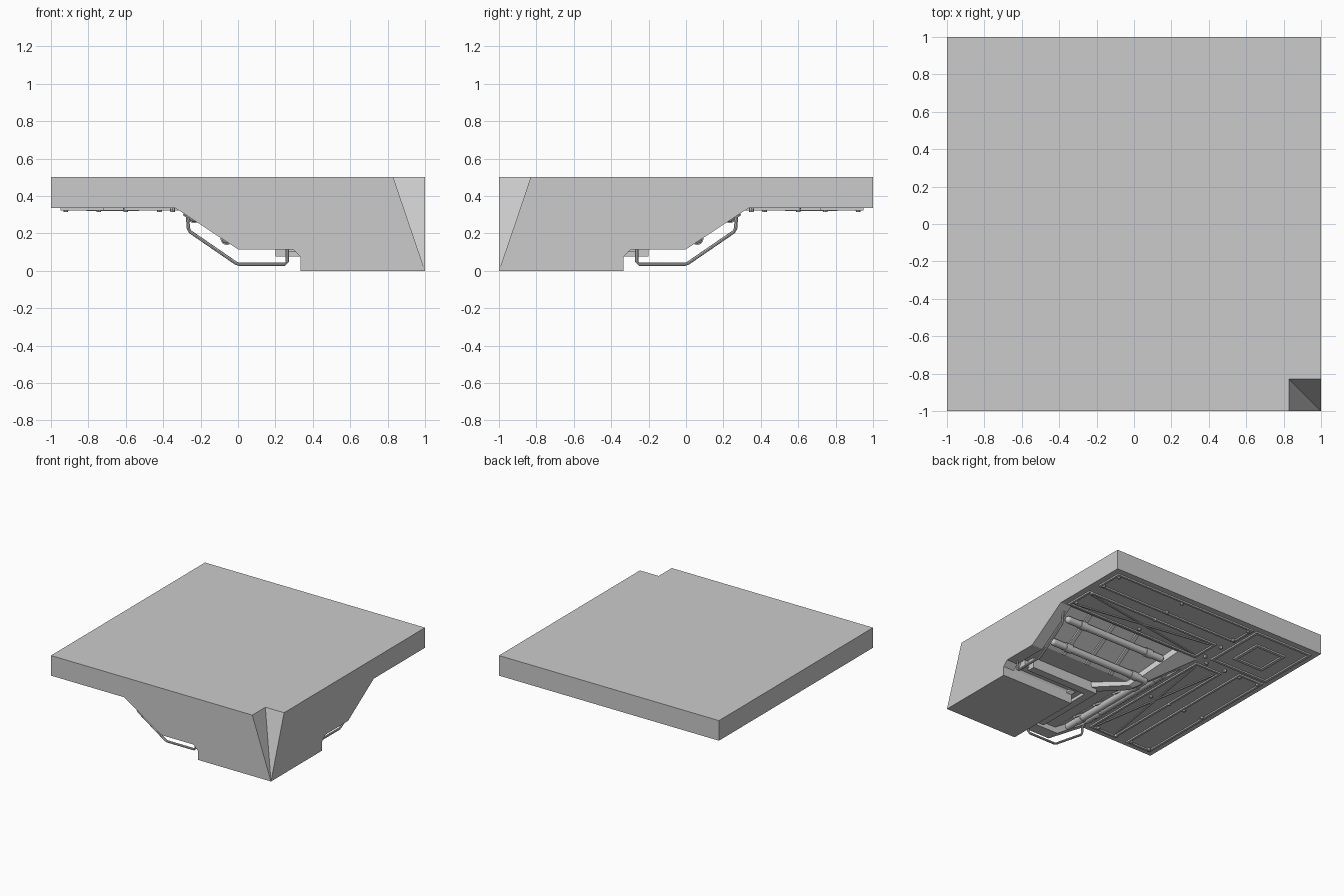
import bpy, bmesh, math
from mathutils import Matrix, Vector

if "Cube" in bpy.data.objects:
    bpy.data.objects.remove(bpy.data.objects["Cube"])

# The whole model is symmetric about the vertical plane x = -y
MIRROR = Matrix(((0, -1, 0, 0), (-1, 0, 0, 0), (0, 0, 1, 0), (0, 0, 0, 1)))


def finish(name, bm, mirrored=True, smooth=False):
    if mirrored:
        d = bmesh.ops.duplicate(bm, geom=bm.verts[:] + bm.edges[:] + bm.faces[:])
        vs = [g for g in d["geom"] if isinstance(g, bmesh.types.BMVert)]
        bmesh.ops.transform(bm, matrix=MIRROR, verts=vs)
    bmesh.ops.recalc_face_normals(bm, faces=bm.faces[:])
    me = bpy.data.meshes.new(name)
    bm.to_mesh(me)
    bm.free()
    ob = bpy.data.objects.new(name, me)
    bpy.context.collection.objects.link(ob)
    if smooth:
        bpy.context.view_layer.objects.active = ob
        ob.select_set(True)
        bpy.ops.object.shade_smooth_by_angle(angle=math.radians(40))
        ob.select_set(False)
    return ob


def box(bm, x0, x1, y0, y1, z0, z1, rot=0):
    m = (Matrix.Translation(((x0 + x1) / 2, (y0 + y1) / 2, (z0 + z1) / 2))
         @ Matrix.Rotation(rot, 4, 'Z') @ Matrix.Diagonal((x1 - x0, y1 - y0, z1 - z0, 1)))
    return bmesh.ops.create_cube(bm, size=1, matrix=m)["verts"]


def panel(bm, x0, x1, y0, y1, rim=.025, z=.323, depth=.009):
    vs = box(bm, x0, x1, y0, y1, z, .345)
    bm.normal_update()
    f = [f for f in {f for v in vs for f in v.link_faces} if f.normal.z < -.9]
    bmesh.ops.inset_region(bm, faces=f, thickness=rim)
    bmesh.ops.inset_region(bm, faces=f, thickness=.006)
    for v in f[0].verts:
        v.co.z += depth


def rod_x(bm, x0, x1, y, z, r, seg=14):
    m = Matrix.Translation(((x0 + x1) / 2, y, z)) @ Matrix.Rotation(math.pi / 2, 4, 'Y')
    bmesh.ops.create_cone(bm, cap_ends=True, segments=seg, radius1=r, radius2=r,
                          depth=abs(x1 - x0), matrix=m)


# Corner body: stepped profile (distance from corner, height) turned round the corner
outer = [(-.335, 0), (-.335, .075), (-.295, .115), (0, .115), (.335, .335), (1, .335)]
recess = [(-.335, 0), (-.335, .085), (-.29, .16), (-.02, .16), (.3, .372), (1, .335)]
recess.insert(5, (.335, .335))
outer.insert(4, (.31, .319))
bm = bmesh.new()


def face(pts):
    bm.faces.new([bm.verts.new(p) for p in pts])


rows = []
for (t, z), (rt, rz) in zip(outer, recess):
    c = -t + .05 + .4 * max(t, 0)
    rows.append([(1, t, z), (.9, t, z), (.9, rt, rz), (c, rt, rz), (c, t, z), (-t, t, z)])
for a, b in zip(rows, rows[1:]):
    for i in range(5):
        q = []
        for p in (a[i], a[i + 1], b[i + 1], b[i]):
            if p not in q:
                q.append(p)
        if len(q) > 2:
            face(q)
# side wall, back wall and corner notch (mirrored with the rest)
face([(1, t, z) for t, z in outer] + [(1, 1, .5), (1, -.83, .5), (1, -1, 0)])
face(list(dict.fromkeys(rows[-1])) + [(-1, 1, .5), (1, 1, .5)])
face([(1, -.83, .5), (.83, -.83, .5), (1, -1, 0)])
# half of foot bottom and half of top, split on the diagonal
face([(1, -1, 0)] + list(dict.fromkeys(rows[0])))
face([(1, -.83, .5), (1, 1, .5), (-1, 1, .5), (.83, -.83, .5)])
ob = finish("corner_body", bm)
bm = bmesh.new()
bm.from_mesh(ob.data)
bmesh.ops.remove_doubles(bm, verts=bm.verts[:], dist=.0005)
bmesh.ops.recalc_face_normals(bm, faces=bm.faces[:])
bm.to_mesh(ob.data)
bm.free()

# Pipes lying in the sloped recess, with collars and rounded ends
bm = bmesh.new()
for y, z, xe in ((.235, .288, -.06), (.06, .172, -.05)):
    rod_x(bm, xe, .84, y, z, .028)
    for x in (xe, .84):
        bmesh.ops.create_uvsphere(bm, u_segments=14, v_segments=8, radius=.028,
                                  matrix=Matrix.Translation((x, y, z)))
    for x in (.06, .7):
        rod_x(bm, x - .03, x + .03, y, z, .034)
finish("recess_pipes", bm, smooth=True)

# Panels and ribs at the back of the recess
bm = bmesh.new()
for x in (.22, .45, .68):
    vs = box(bm, x - .015, x + .015, -.19, .19, -.012, .012)
    bmesh.ops.rotate(bm, verts=vs, cent=(x, 0, 0), matrix=Matrix.Rotation(math.atan(.66), 3, 'X'))
    bmesh.ops.translate(bm, verts=vs, vec=(0, .14, .262))
finish("recess_ribs", bm)

# Box rail along the foot
bm = bmesh.new()
box(bm, .2, .82, -.265, -.2, .075, .17)
box(bm, .2, .86, -.335, -.255, .1, .15)
finish("foot_rail", bm)

# Thin bent guard bars near the open ends
path = [(.29, .305), (.27, .29), (.265, .225), (.255, .208), (.01, .04), (-.005, .035),
        (-.25, .035), (-.263, .048), (-.263, .12)]
bm = bmesh.new()
rings = []
for i, p in enumerate(path):
    a, b = Vector(path[max(i - 1, 0)]), Vector(path[min(i + 1, len(path) - 1)])
    d = (b - a).normalized()
    ring = []
    for k in range(8):
        w = k * math.pi / 4
        s = .009 * math.sin(w)
        ring.append(bm.verts.new((.925 + .009 * math.cos(w), p[0] - d.y * s, p[1] + d.x * s)))
    rings.append(ring)
for r, q in zip(rings, rings[1:]):
    for k in range(8):
        bm.faces.new((r[k], r[(k + 1) % 8], q[(k + 1) % 8], q[k]))
bm.faces.new(rings[0])
bm.faces.new(rings[-1])
finish("guard_bars", bm, smooth=True)

# Overhang panels: cross-braced inner panel and long outer panel on each wing
bm = bmesh.new()
panel(bm, -.3, .95, .36, .61)
panel(bm, -.38, .95, .72, .95)
finish("overhang_panels", bm)

# Diagonal cross braces
bm = bmesh.new()
for s in (-1, 1):
    box(bm, .325 - .58, .325 + .58, .485 - .006, .485 + .006, .325, .34, rot=s * math.atan2(.19, 1.18))
finish("cross_braces", bm)

# Square corner panel with raised centre
bm = bmesh.new()
panel(bm, -.95, -.41, .41, .95, rim=.03)
panel(bm, -.81, -.53, .53, .81, rim=.035, z=.32)
finish("corner_panel", bm, mirrored=False)

# Bolt heads on the panels
bm = bmesh.new()
for x in (.92, .3, -.35):
    for y in (.42, .6, .745, .92):
        bmesh.ops.create_cone(bm, cap_ends=True, segments=8, radius1=.012, radius2=.014,
                              depth=.022, matrix=Matrix.Translation((x, y, .325)))
finish("panel_bolts", bm)
